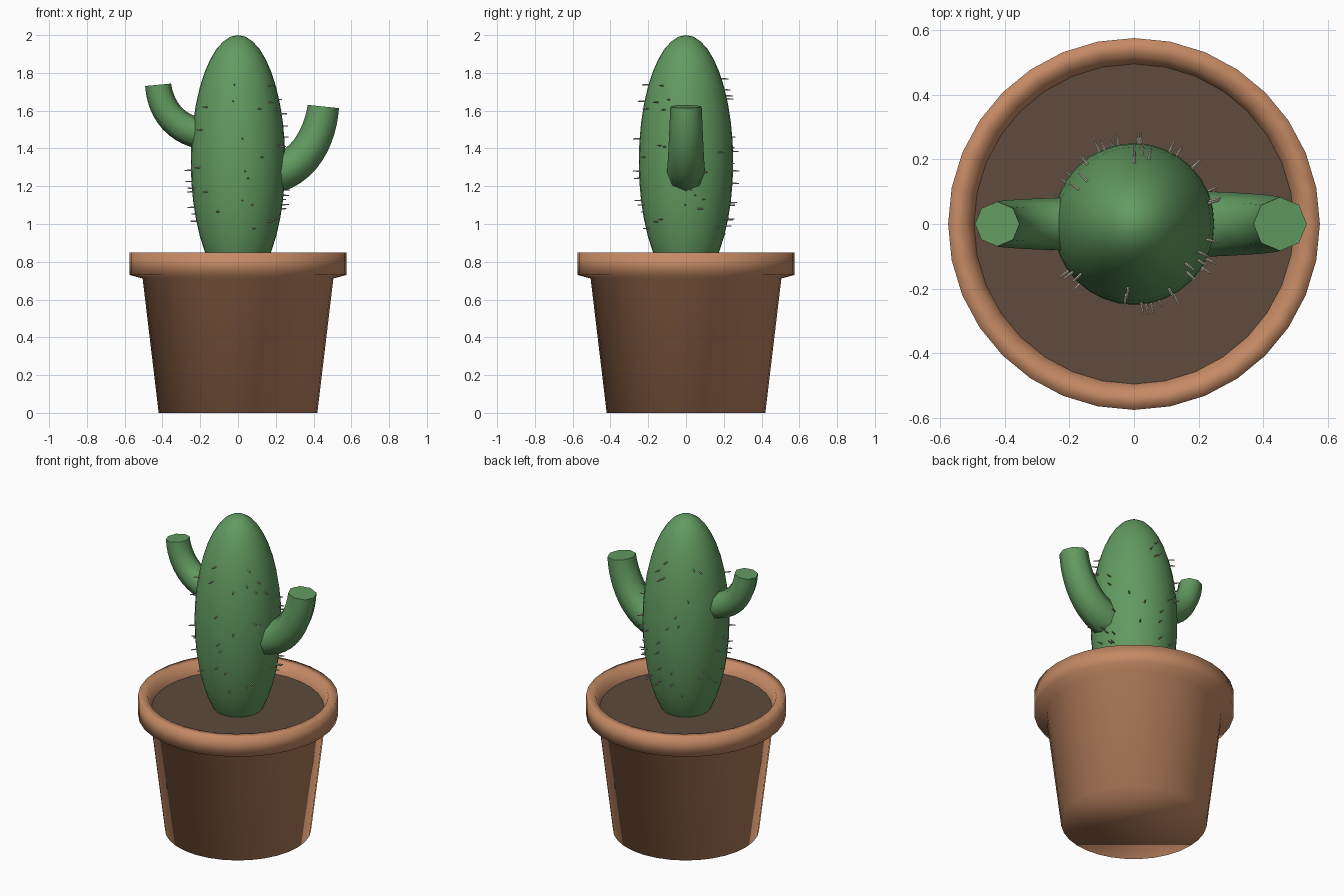
import bpy, bmesh, math, random
from mathutils import Vector, Matrix

if "Cube" in bpy.data.objects:
    bpy.data.objects.remove(bpy.data.objects["Cube"])

random.seed(4)


def material(name, rgb):
    m = bpy.data.materials.new(name)
    m.diffuse_color = (*rgb, 1)
    m.use_nodes = True
    m.node_tree.nodes["Principled BSDF"].inputs["Base Color"].default_value = m.diffuse_color
    return m


TERRACOTTA = material("terracotta", (0.56, 0.255, 0.13))
SOIL = material("soil brown", (0.112, 0.069, 0.048))
GREEN = material("cactus green", (0.122, 0.325, 0.117))
SPINE = material("pale spine", (0.60, 0.55, 0.45))


def finish(bm, name, mat, smooth=True):
    me = bpy.data.meshes.new(name)
    bm.to_mesh(me)
    bm.free()
    me.materials.append(mat)
    for p in me.polygons:
        p.use_smooth = smooth
    ob = bpy.data.objects.new(name, me)
    bpy.context.collection.objects.link(ob)
    return ob


def skin(bm, rings):
    """Join successive rings of vertices with quads."""
    for a, b in zip(rings, rings[1:]):
        n = len(a)
        for i in range(n):
            j = (i + 1) % n
            bm.faces.new((a[i], a[j], b[j], b[i]))


# Pot: one smooth lathed profile, from base up over the rim to the soil line
bm = bmesh.new()
N = 32
profile = [(0.42, 0), (0.505, 0.712), (0.575, 0.73), (0.575, 0.85),
           (0.52, 0.85), (0.495, 0.78)]
rings = [[bm.verts.new((r * math.cos(2 * math.pi * i / N),
                        r * math.sin(2 * math.pi * i / N), z))
          for i in range(N)] for r, z in profile]
skin(bm, rings)
bm.faces.new(rings[0][::-1])
finish(bm, "pot", TERRACOTTA)

# Soil disc
bm = bmesh.new()
bmesh.ops.create_circle(bm, cap_ends=True, segments=N, radius=0.496,
                        matrix=Matrix.Translation((0, 0, 0.78)))
finish(bm, "soil", SOIL, False)

# Cactus body: stretched sphere
CZ, RX, RZ = 1.33, 0.25, 0.67
bm = bmesh.new()
bmesh.ops.create_uvsphere(bm, u_segments=32, v_segments=20, radius=1,
                          matrix=Matrix.Translation((0, 0, CZ)) @ Matrix.Diagonal((RX, RX, RZ, 1)))
finish(bm, "cactus_body", GREEN)


# Arms: tapered eight-sided tubes swept along a curve in the xz plane
def arm(name, pts, r0, r1, steps=12):
    p = [Vector((x, 0, z)) for x, z in pts]
    bm = bmesh.new()
    rings = []
    for s in range(steps + 1):
        t = s / steps
        u = 1 - t
        c = u**3 * p[0] + 3 * u * u * t * p[1] + 3 * u * t * t * p[2] + t**3 * p[3]
        d = (u * u * (p[1] - p[0]) + 2 * u * t * (p[2] - p[1]) + t * t * (p[3] - p[2])).normalized()
        side = Vector((0, 1, 0))
        n = side.cross(d)
        r = r0 + (r1 - r0) * t
        rings.append([bm.verts.new(c + r * (math.cos(k * math.pi / 4) * n + math.sin(k * math.pi / 4) * side))
                      for k in range(8)])
    skin(bm, rings)
    caps = [bm.faces.new(rings[0][::-1]), bm.faces.new(rings[-1])]
    bmesh.ops.recalc_face_normals(bm, faces=bm.faces[:])
    for f in caps:
        for e in f.edges:
            e.smooth = False
    finish(bm, name, GREEN)


arm("left_arm", [(-0.15, 1.475), (-0.32, 1.48), (-0.41, 1.60), (-0.423, 1.737)], 0.084, 0.069)
arm("right_arm", [(0.15, 1.26), (0.35, 1.275), (0.436, 1.47), (0.452, 1.622)], 0.104, 0.083)

# Spines: thin horizontal pins scattered over the body
bm = bmesh.new()
for k in range(70):
    a = random.uniform(0, 2 * math.pi)
    z = random.uniform(0.94, 1.77)
    r = RX * math.sqrt(1 - ((z - CZ) / RZ) ** 2)
    out = Vector((math.cos(a), math.sin(a), 0))
    m = Matrix.Translation(out * (r + 0.012) + Vector((0, 0, z))) @ out.to_track_quat('Z', 'Y').to_matrix().to_4x4()
    bmesh.ops.create_cone(bm, cap_ends=True, segments=5, radius1=0.005,
                          radius2=0.003, depth=0.045, matrix=m)
finish(bm, "spines", SPINE, False)
